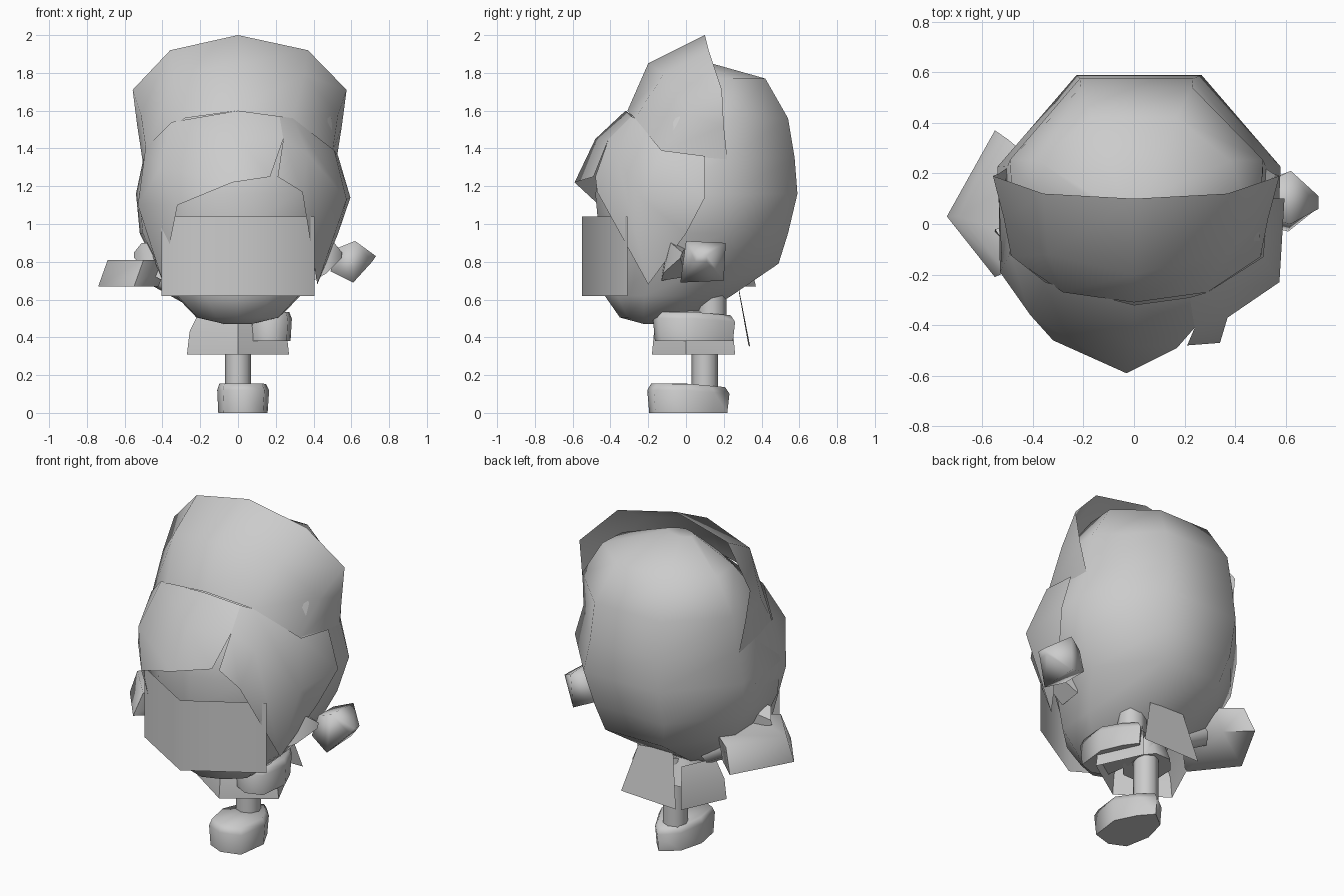
import bpy, bmesh, math
from mathutils import Vector

if "Cube" in bpy.data.objects:
    bpy.data.objects.remove(bpy.data.objects["Cube"])


def finish(name, bm, angle):
    bmesh.ops.remove_doubles(bm, verts=bm.verts, dist=0.0005)
    bmesh.ops.recalc_face_normals(bm, faces=bm.faces)
    me = bpy.data.meshes.new(name)
    bm.to_mesh(me)
    bm.free()
    ob = bpy.data.objects.new(name, me)
    bpy.context.collection.objects.link(ob)
    bpy.ops.object.select_all(action='DESELECT')
    ob.select_set(True)
    bpy.context.view_layer.objects.active = ob
    bpy.ops.object.shade_smooth_by_angle(angle=math.radians(angle))
    return ob


def loft(name, rows, closed=True, caps=True, skip=(), angle=60):
    """Skin rows of points; closed rows make a tube, open rows a sheet."""
    bm = bmesh.new()
    vs = [[bm.verts.new(p) for p in r] for r in rows]
    n = len(rows[0])
    for a, b in zip(vs, vs[1:]):
        for i in range(n if closed else n - 1):
            if i not in skip:
                j = (i + 1) % n
                bm.faces.new((a[i], a[j], b[j], b[i]))
    if closed and caps:
        bm.faces.new(vs[0])
        bm.faces.new(vs[-1])
    return finish(name, bm, angle)


def sheet(name, cols):
    return loft(name, cols, closed=False, angle=70)


def ring(cx, rx, yf, yb, z):
    # head cross-section: flat back, wide sides, pointed front
    half = [(0, 0), (.52, .1), (.97, .31), (1, .66), (.44, 1)]
    pts = half + [(-x, t) for x, t in half[:0:-1]]
    return [(cx + x * rx, yf + t * (yb - yf), z) for x, t in pts]


# head with the rounded hair at the back
loft("head", [ring(*r) for r in [
    (0, .07, -.22, -.05, .47), (0, .22, -.35, .06, .505),
    (0, .33, -.43, .24, .62), (0, .44, -.44, .49, .79),
    (0, .52, -.46, .54, .95), (.02, .56, -.48, .59, 1.16),
    (.01, .51, -.44, .575, 1.35), (.01, .5, -.3, .54, 1.56),
    (0, .38, -.08, .42, 1.77), (0, .08, .0, .1, 1.86)]])

# upright hat brim folded up over the forehead
side = [[(.29, -.27, 1.56), (.35, -.12, 1.79), (.37, .12, 1.92)],
        [(.5, -.13, 1.38), (.53, .02, 1.58), (.575, .19, 1.71)],
        [(.52, .22, 1.33), (.55, .2, 1.52), (.575, .19, 1.71)]]
left = [[(-x * .97, y, z) for x, y, z in c] for c in side[::-1]]
sheet("hat_brim", left + [[(0, -.31, 1.6), (0, -.2, 1.85), (0, .1, 2)]] + side)

# bangs with a split on the right side
notch = [(.22, -.29, 1.57), (.24, -.41, 1.45)]
sheet("bangs_left", [
    [(-.49, .1, 1.36), (-.535, .1, 1.1), (-.5, 0, .95)],
    [(-.49, -.12, 1.4), (-.53, -.19, 1.1), (-.40, -.22, .7)],
    [(-.35, -.23, 1.54), (-.41, -.36, 1.3), (-.32, -.46, 1.1)],
    [(0, -.32, 1.6), (0, -.48, 1.45), (-.03, -.59, 1.22)],
    notch + [(.17, -.49, 1.25)]])
sheet("bangs_right", [
    notch + [(.21, -.48, 1.25)],
    [(.29, -.27, 1.56), (.37, -.37, 1.37), (.34, -.47, 1.17)],
    [(.51, -.13, 1.39), (.575, -.23, 1.13), (.42, -.2, .68)],
    [(.53, .1, 1.36), (.595, .1, 1.14), (.53, 0, .95)]])

# folded face plate
sheet("face_plate", [[(x, y, z) for z in (.62, 1.04)]
                     for x, y in ((-.405, -.31), (0, -.55), (.405, -.31))])

# ears
for s, tag in ((-1, "left"), (1, "right")):
    loft("ear_" + tag,
         [[(s * .4, -.13, .70), (s * .4, 0, .72), (s * .42, 0, .88), (s * .42, -.1, .9)],
          [(s * .47, -.12, .74), (s * .55, -.03, .82), (s * .55, -.02, .85), (s * .51, -.08, .9)]])


def shoe(name, dx, dy, dz, w=1):
    # wide toe, narrow heel
    outline = [(.03, .23), (.1, .15), (.165, .02), (.14, -.17), (.02, -.205),
               (-.08, -.16), (-.11, 0), (-.07, .15)]
    rows = [[(dx + w * x * k, dy + y * k, dz + z - (.08 * max(y, 0) if z > .1 else 0))
             for x, y in outline]
            for k, z in ((.95, 0), (1, .12), (.9, .155))]
    loft(name, rows, angle=80)


def tube(name, a, b, ra, rb, n=8):
    a, b = Vector(a), Vector(b)
    q = (b - a).to_track_quat('Z', 'Y')
    loft(name, [[p + q @ Vector((r * math.cos(math.tau * i / n), r * math.sin(math.tau * i / n), 0))
                 for i in range(n)] for p, r in ((a, ra), (b, rb))])


# legs: one standing, one raised
shoe("standing_shoe", 0, 0, 0)
shoe("raised_shoe", .145, .03, .38, .85)
tube("standing_leg", (0, .1, .12), (0, .1, .55), .07, .07)
tube("raised_leg", (.13, .135, .5), (.13, .135, .66), .08, .08)

# flared coat hem, open at the back, with a hanging tail panel
hem = [(.15, .26), (.27, 0), (0, -.18), (-.27, 0), (-.15, .26)]
loft("coat_hem", [[(x * k, .04 + (y - .04) * k, z) for x, y in hem]
                  for k, z in ((1, .31), (.95, .43), (.75, .54))], caps=False, skip=(4,))
sheet("coat_tail", [[(.12, .28, .64), (.2, .33, .36)], [(-.11, .28, .66), (-.17, .34, .35)]])
tube("torso", (-.04, .06, .39), (-.03, .04, .58), .14, .1)

# left sleeve, a wide flared cuff
cuff = [(-.55, .37), (-.74, .03), (-.55, -.21), (-.42, -.1), (-.42, .25)]
loft("left_sleeve", [[(x, y, .67) for x, y in cuff],
                     [(x + .05, .03 + (y - .03) * .9, .81) for x, y in cuff]], angle=80)
tube("left_arm", (-.2, .08, .6), (-.45, .08, .74), .06, .06)

# right fist
loft("right_fist", [
    [(.49, .0, .75), (.49, .16, .75), (.52, .16, .87), (.52, .02, .87)],
    [(.61, -.03, .69), (.61, .2, .70), (.62, .21, .9), (.62, 0, .91)],
    [(.71, .05, .80), (.71, .11, .80), (.73, .11, .83), (.73, .06, .83)]], angle=80)
